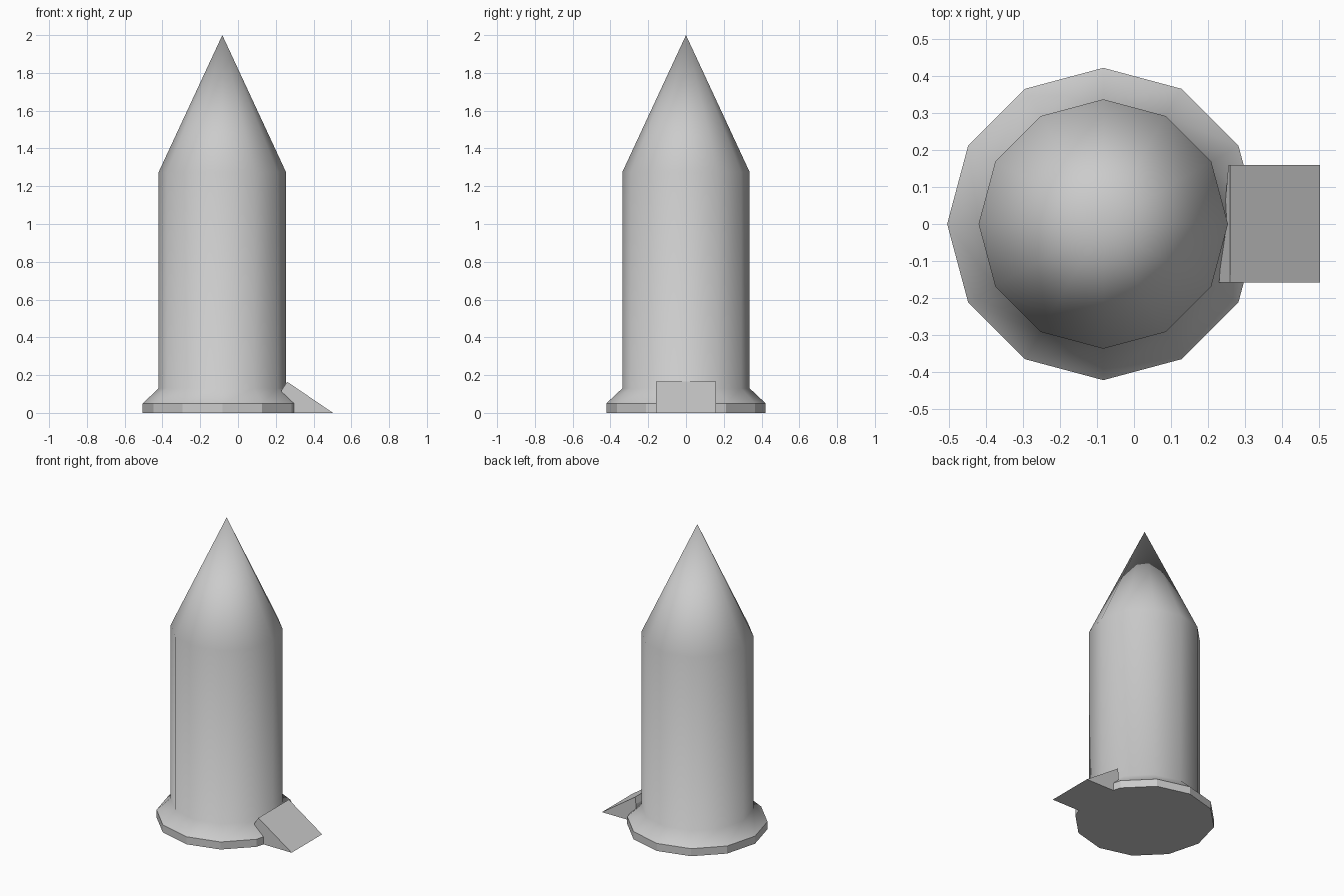
import bpy
import bmesh
import math

cube = bpy.data.objects.get("Cube")
if cube:
    bpy.data.objects.remove(cube, do_unlink=True)

SIDES = 12
AXIS_X = -0.083

grey = bpy.data.materials.new("light grey")
grey.use_nodes = True
colour = (0.6, 0.6, 0.6, 1)
grey.diffuse_color = colour
grey.node_tree.nodes["Principled BSDF"].inputs["Base Color"].default_value = colour


def finish(name, bm):
    bmesh.ops.recalc_face_normals(bm, faces=bm.faces)
    mesh = bpy.data.meshes.new(name)
    bm.to_mesh(mesh)
    bm.free()
    mesh.materials.append(grey)
    obj = bpy.data.objects.new(name, mesh)
    bpy.context.collection.objects.link(obj)
    return obj


# Tower: rim, flared foot, cylinder wall and pointed roof in one lathe
profile = [(0.422, 0), (0.422, 0.05), (0.337, 0.13), (0.337, 1.275)]
bm = bmesh.new()
rings = []
for radius, z in profile:
    angles = [2 * math.pi * i / SIDES for i in range(SIDES)]
    rings.append([bm.verts.new((AXIS_X + radius * math.cos(a), radius * math.sin(a), z))
                  for a in angles])
apex = bm.verts.new((AXIS_X, 0, 2))
bm.faces.new(rings[0])
for level, (low, high) in enumerate(zip(rings, rings[1:])):
    for i in range(SIDES):
        j = (i + 1) % SIDES
        face = bm.faces.new((low[i], low[j], high[j], high[i]))
        face.smooth = level > 0
for i in range(SIDES):
    bm.faces.new((rings[-1][i], rings[-1][(i + 1) % SIDES], apex)).smooth = True
finish("tower", bm)

# Entrance ramp: wedge running from the wall down to the ground
bm = bmesh.new()
section = [(0.503, 0), (0.26, 0.165), (0.23, 0.12), (0.23, 0)]
front, back = [[bm.verts.new((x, y, z)) for x, z in section] for y in (-0.158, 0.16)]
bm.faces.new(front)
bm.faces.new(back)
for i in range(len(section)):
    j = (i + 1) % len(section)
    bm.faces.new((front[i], front[j], back[j], back[i]))
# The rear corner on the back side stays flush under the ramp edge
for vert in back[2:]:
    vert.co.x = 0.255
finish("entrance_ramp", bm)
